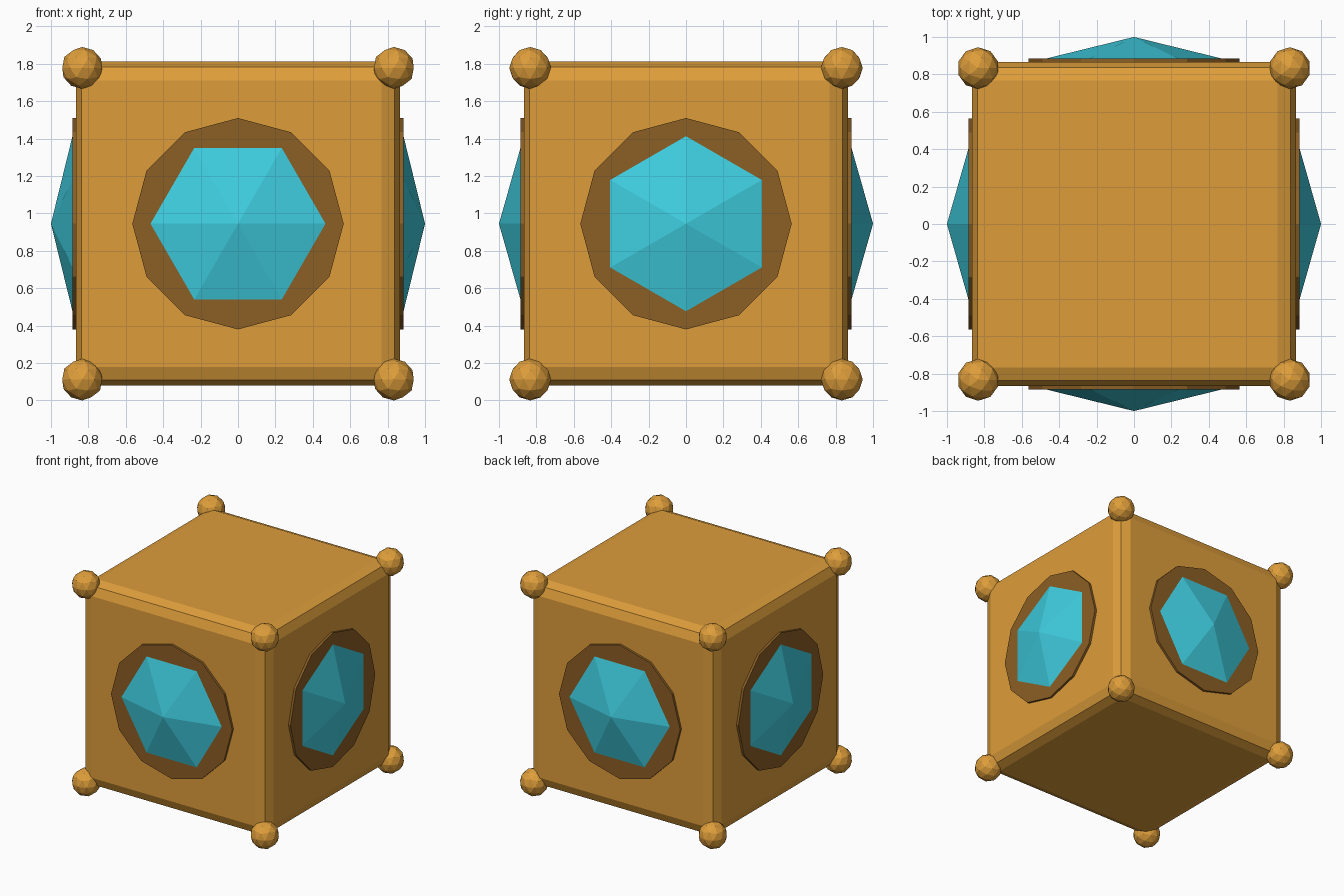
import bpy
import bmesh
from math import cos, sin, pi
from mathutils import Matrix, Vector

default = bpy.data.objects.get("Cube")
if default:
    bpy.data.objects.remove(default, do_unlink=True)

MID = 0.945      # height of the box centre
HALF = 0.866     # half the box width
CORNER = 0.833   # offset of the corner balls


def material(name, rgb):
    mat = bpy.data.materials.new(name)
    mat.use_nodes = True
    color = (*rgb, 1.0)
    mat.diffuse_color = color
    bsdf = next(n for n in mat.node_tree.nodes if n.type == 'BSDF_PRINCIPLED')
    bsdf.inputs["Base Color"].default_value = color
    return mat


gold = material("gold", (0.73, 0.34, 0.043))
bronze = material("dark bronze", (0.262, 0.114, 0.018))
cyan = material("cyan crystal", (0.05, 0.62, 0.75))


def add_object(name, bm, mat, matrix):
    bmesh.ops.recalc_face_normals(bm, faces=bm.faces)
    mesh = bpy.data.meshes.new(name)
    bm.to_mesh(mesh)
    bm.free()
    mesh.materials.append(mat)
    obj = bpy.data.objects.new(name, mesh)
    obj.matrix_world = matrix
    bpy.context.collection.objects.link(obj)
    return obj


def polygon(bm, sides, radius, z, turn=0.0):
    angles = [turn + 2 * pi * i / sides for i in range(sides)]
    verts = [bm.verts.new((radius * cos(a), radius * sin(a), z)) for a in angles]
    return bm.faces.new(verts)


def plate(sides, radius, bottom, top):
    bm = bmesh.new()
    base = polygon(bm, sides, radius, bottom)
    grown = bmesh.ops.extrude_face_region(bm, geom=[base], use_keep_orig=True)
    moved = [g for g in grown["geom"] if isinstance(g, bmesh.types.BMVert)]
    bmesh.ops.translate(bm, verts=moved, vec=(0, 0, top - bottom))
    return bm


def pyramid(sides, radius, bottom, top, turn):
    bm = bmesh.new()
    base = polygon(bm, sides, radius, bottom, turn)
    apex = bm.verts.new((0, 0, top))
    for edge in list(base.edges):
        bm.faces.new((*edge.verts, apex))
    return bm


# Box with rounded edges
bm = bmesh.new()
bmesh.ops.create_cube(bm, size=2 * HALF)
box = add_object("box", bm, gold, Matrix.Translation((0, 0, MID)))
bevel = box.modifiers.new("rounded edges", 'BEVEL')
bevel.width = 0.1
bevel.segments = 2

# Balls on the eight corners
for z, level in ((-1, "lower"), (1, "upper")):
    for y, depth in ((-1, "front"), (1, "back")):
        for x, side in ((-1, "right"), (1, "left")):
            bm = bmesh.new()
            bmesh.ops.create_icosphere(bm, subdivisions=2, radius=0.112)
            place = Vector((x, y, z)) * CORNER + Vector((0, 0, MID))
            add_object(f"{level}_{depth}_{side}_corner_ball", bm, gold,
                       Matrix.Translation(place))

# Bronze plate and faceted crystal on each of the four upright sides
for i, side in enumerate(("front", "left", "back", "right")):
    outward = (Matrix.Translation((0, 0, MID)) @ Matrix.Rotation(i * pi / 2, 4, 'Z')
               @ Matrix.Rotation(pi / 2, 4, 'X'))
    add_object(f"{side}_plate", plate(12, 0.565, 0.83, 0.885), bronze, outward)
    turn = (i % 2) * pi / 2
    add_object(f"{side}_crystal", pyramid(6, 0.472, 0.884, 1.0, turn), cyan, outward)
